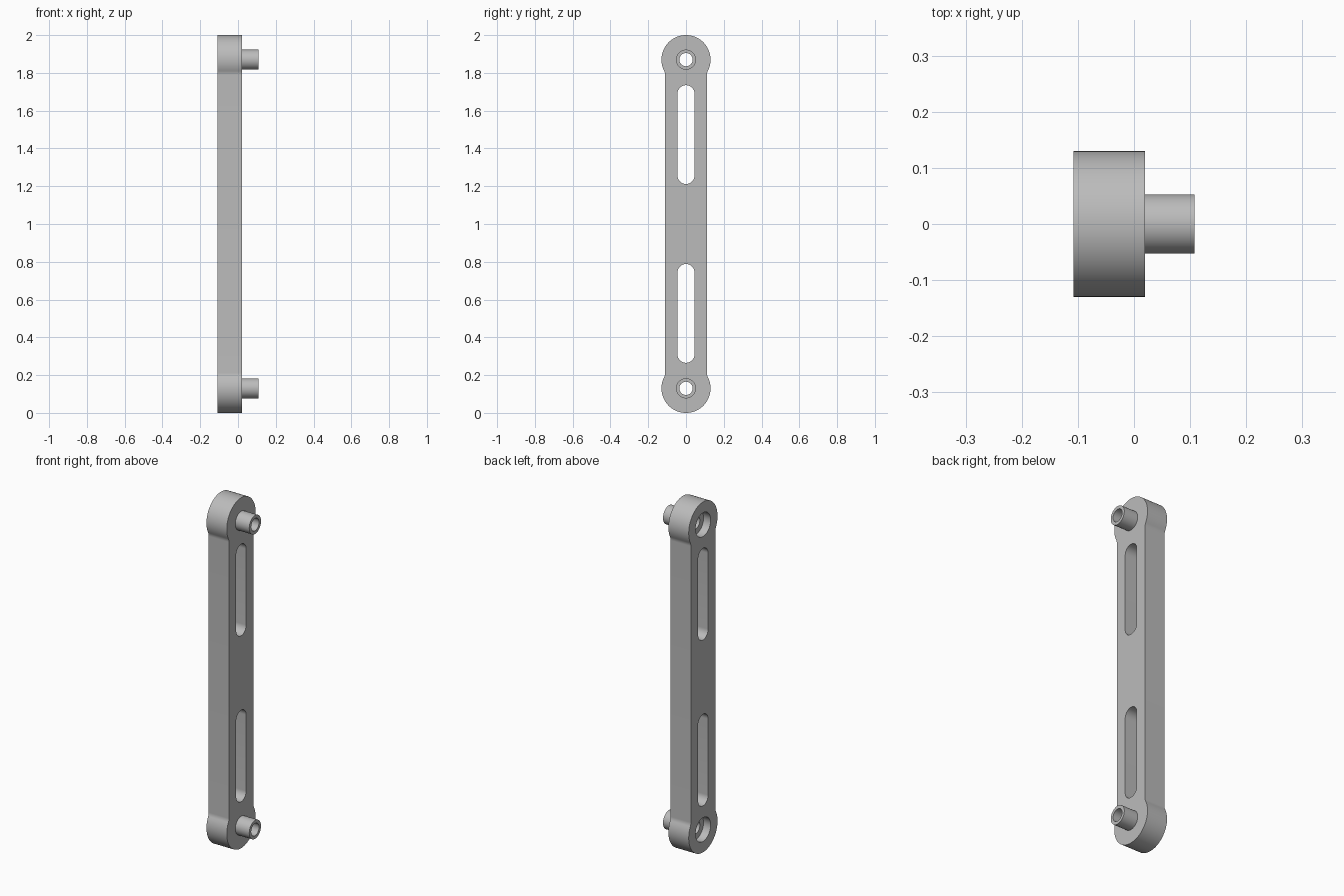
import bpy, bmesh, math
from mathutils import Vector

if "Cube" in bpy.data.objects:
    bpy.data.objects.remove(bpy.data.objects["Cube"], do_unlink=True)

BACK, FACE, TIP = -0.108, 0.02, 0.108      # plate back, plate face, pin tip
HEAD_R, HALF_W, FILLET = 0.13, 0.11, 0.05
BORE_R, PIN_R, SINK_R, SINK_DEPTH = 0.035, 0.053, 0.068, 0.045
HEADS = (HEAD_R, 2 - HEAD_R)
SLOT_R, SLOT_LOW, SLOT_HIGH = 0.045, 0.265, 0.788

grey = bpy.data.materials.new("light_grey")
grey.use_nodes = True
colour = (0.5, 0.5, 0.5, 1)
grey.diffuse_color = colour
grey.node_tree.nodes["Principled BSDF"].inputs["Base Color"].default_value = colour


def arc(y, z, r, start, end, n):
    """Points (y, z) along an arc, angles in radians from +y towards +z."""
    return [(y + r * math.cos(start + (end - start) * i / n),
             z + r * math.sin(start + (end - start) * i / n)) for i in range(n + 1)]


def finish(name, bm):
    bmesh.ops.recalc_face_normals(bm, faces=bm.faces)
    mesh = bpy.data.meshes.new(name)
    bm.to_mesh(mesh)
    bm.free()
    mesh.materials.append(grey)
    obj = bpy.data.objects.new(name, mesh)
    bpy.context.collection.objects.link(obj)
    return obj


def smooth(obj):
    obj.data.shade_smooth()
    obj.data.set_sharp_from_angle(angle=math.radians(30))


def prism(name, outline, x0, x1):
    bm = bmesh.new()
    face = bm.faces.new([bm.verts.new((x0, y, z)) for y, z in outline])
    side = bmesh.ops.extrude_face_region(bm, geom=[face])["geom"]
    bmesh.ops.translate(bm, vec=Vector((x1 - x0, 0, 0)),
                        verts=[v for v in side if isinstance(v, bmesh.types.BMVert)])
    return finish(name, bm)


def circle(z, r):
    return arc(0, z, r, 0, math.tau, 48)[:-1]


# Plate: round heads blended into a straight bar by small fillets
rise = math.sqrt((HEAD_R + FILLET) ** 2 - (HALF_W + FILLET) ** 2)
tilt = math.atan2(rise, HALF_W + FILLET)
quarter = (arc(HALF_W + FILLET, HEADS[1] - rise, FILLET, math.pi, math.pi - tilt, 6)
           + arc(0, HEADS[1], HEAD_R, -tilt, math.pi / 2, 24)[1:])
top = quarter + [(-y, z) for y, z in reversed(quarter[:-1])]
bottom = [(-y, 2 - z) for y, z in top]
plate = prism("plate", top + bottom, BACK, FACE)

# Slots, bores and counterbores
cutters = []
for low, high in ((SLOT_LOW, SLOT_HIGH), (2 - SLOT_HIGH, 2 - SLOT_LOW)):
    outline = (arc(0, high - SLOT_R, SLOT_R, 0, math.pi, 24)
               + arc(0, low + SLOT_R, SLOT_R, math.pi, math.tau, 24))
    cutters.append(prism("slot_cutter", outline, BACK - 0.1, FACE + 0.1))
for z in HEADS:
    cutters.append(prism("bore_cutter", circle(z, BORE_R), BACK - 0.1, FACE + 0.1))
    cutters.append(prism("counterbore_cutter", circle(z, SINK_R), BACK - 0.1, BACK + SINK_DEPTH))

bpy.context.view_layer.objects.active = plate
for cutter in cutters:
    cutter.hide_render = True
    cut = plate.modifiers.new("cut", "BOOLEAN")
    cut.operation = "DIFFERENCE"
    cut.solver = "EXACT"
    cut.object = cutter
    bpy.ops.object.modifier_apply(modifier=cut.name)
    bpy.data.objects.remove(cutter, do_unlink=True)
smooth(plate)

# Hollow pins, one on each head
for name, z in zip(("lower_pin", "upper_pin"), HEADS):
    bm = bmesh.new()
    rings = [[bm.verts.new((x, y, h)) for y, h in circle(z, r)]
             for x, r in ((FACE, BORE_R), (TIP, BORE_R), (TIP, PIN_R), (FACE, PIN_R))]
    for a, b in zip(rings, rings[1:]):
        for i in range(len(a)):
            j = (i + 1) % len(a)
            bm.faces.new((a[i], a[j], b[j], b[i]))
    smooth(finish(name, bm))
